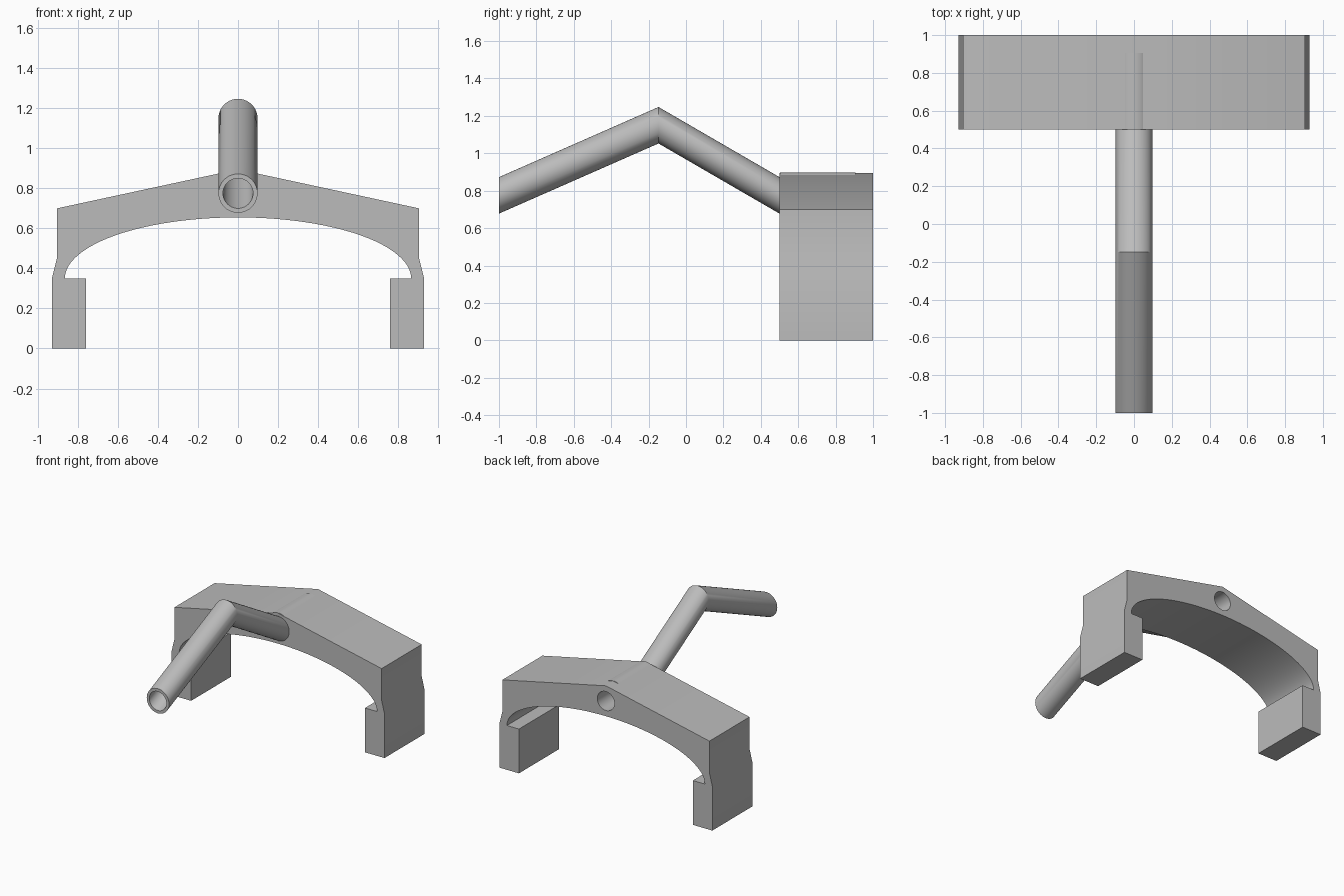
import bpy
import bmesh
from math import sin, cos, pi, radians

if "Cube" in bpy.data.objects:
    bpy.data.objects.remove(bpy.data.objects["Cube"], do_unlink=True)

GREY = (0.5, 0.5, 0.5, 1)
grey = bpy.data.materials.new("plain grey")
grey.use_nodes = True
grey.diffuse_color = GREY
grey.node_tree.nodes["Principled BSDF"].inputs["Base Color"].default_value = GREY

FRONT, BACK = 0.5, 1.0
AXIS_Z, OUTER, BORE = 0.775, 0.0975, 0.075


def finish(bm, name):
    bmesh.ops.recalc_face_normals(bm, faces=bm.faces)
    mesh = bpy.data.meshes.new(name)
    bm.to_mesh(mesh)
    bm.free()
    mesh.materials.append(grey)
    obj = bpy.data.objects.new(name, mesh)
    bpy.context.collection.objects.link(obj)
    return obj


def select(obj):
    bpy.ops.object.select_all(action="DESELECT")
    obj.select_set(True)
    bpy.context.view_layer.objects.active = obj


def smooth(obj):
    select(obj)
    bpy.ops.object.shade_smooth_by_angle(angle=radians(28))


def ring(bm, y, z, r, n=40):
    return [bm.verts.new((r * sin(2 * pi * i / n), y, z + r * cos(2 * pi * i / n)))
            for i in range(n)]


def bridge(bm, a, b):
    for i in range(len(a)):
        j = (i + 1) % len(a)
        bm.faces.new((a[i], a[j], b[j], b[i]))


def rod(name, y0, y1, z, r):
    bm = bmesh.new()
    a, b = ring(bm, y0, z, r), ring(bm, y1, z, r)
    bridge(bm, a, b)
    bm.faces.new(a)
    bm.faces.new(b)
    return finish(bm, name)


# Arched bracket: mirrored outline, extruded front to back
right = [(0.905, 0.7), (0.905, 0.45), (0.93, 0.35), (0.93, 0), (0.76, 0), (0.76, 0.35)]
steps = 24
right += [(0.865 * cos(t), 0.35 + 0.305 * sin(t))
          for t in (i * pi / 2 / steps for i in range(steps))]
outline = [(0, 0.895)] + right + [(0, 0.655)] + [(-x, z) for x, z in reversed(right)]
bm = bmesh.new()
front = [bm.verts.new((x, FRONT, z)) for x, z in outline]
back = [bm.verts.new((x, BACK, z)) for x, z in outline]
bridge(bm, front, back)
bm.faces.new(front)
bm.faces.new(back)
bracket = finish(bm, "arched_bracket")

# Sleeve lying just proud of the ridge
sleeve = rod("ridge_sleeve", FRONT + 0.003, 0.905, 0.797, 0.1)

# Bore through the bracket
cutter = rod("bore_cutter", FRONT - 0.1, BACK + 0.1, AXIS_Z, BORE)
cutter.hide_render = True
for obj in (bracket, sleeve):
    mod = obj.modifiers.new("bore", "BOOLEAN")
    mod.operation, mod.solver, mod.object = "DIFFERENCE", "EXACT", cutter
    select(obj)
    bpy.ops.object.modifier_apply(modifier=mod.name)
bpy.data.objects.remove(cutter, do_unlink=True)

# Bent hollow tube, its ends cut upright
path = [(-1, AXIS_Z), (-0.147, 1.15), (FRONT, AXIS_Z)]
bm = bmesh.new()
outside = [ring(bm, y, z, OUTER) for y, z in path]
inside = [ring(bm, y, z, BORE) for y, z in path]
for wall in (outside, inside):
    for a, b in zip(wall, wall[1:]):
        bridge(bm, a, b)
for end in (0, -1):
    bridge(bm, outside[end], inside[end])
tube = finish(bm, "bent_tube")

for obj in (bracket, sleeve, tube):
    smooth(obj)
